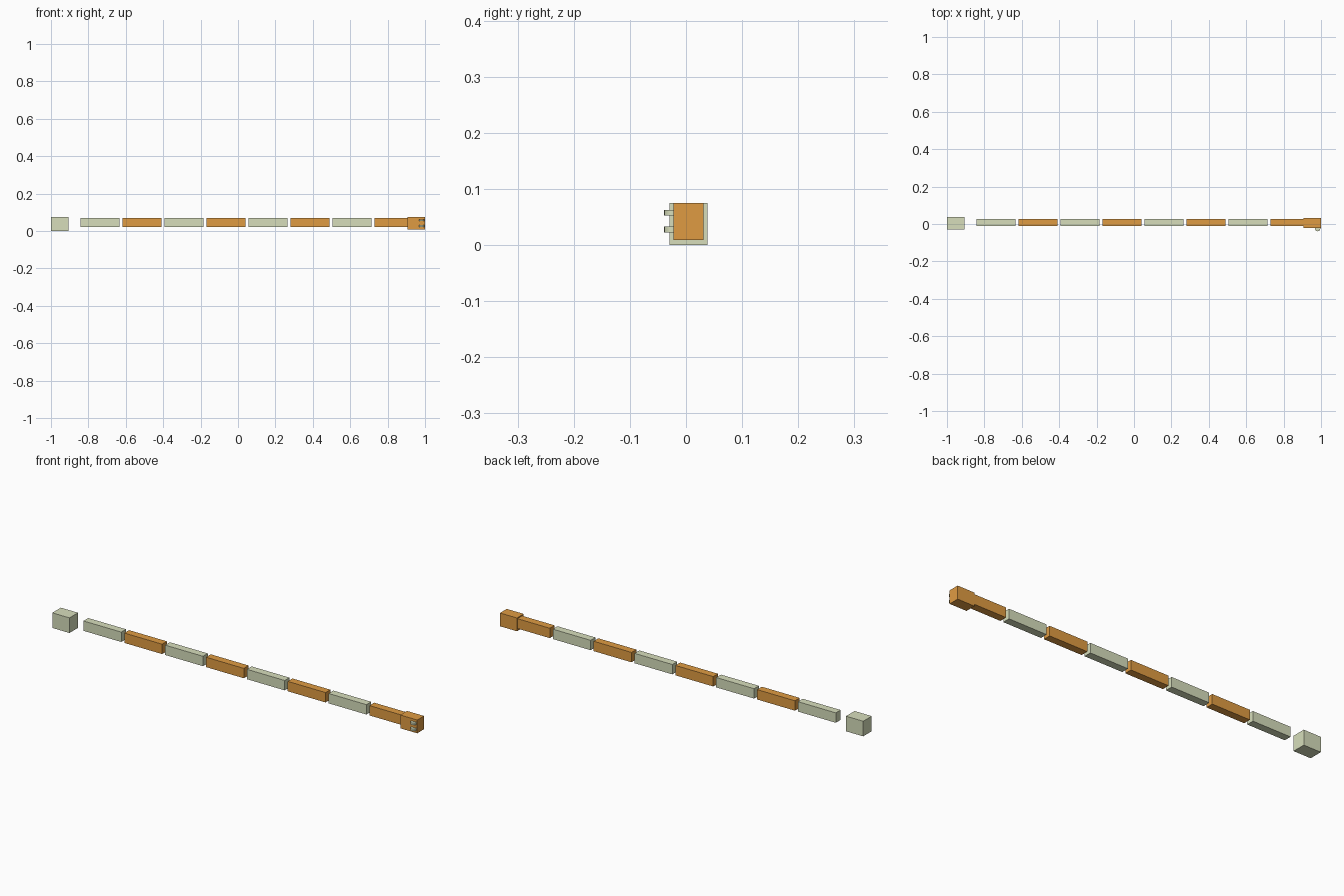
import bpy

if "Cube" in bpy.data.objects:
    bpy.data.objects.remove(bpy.data.objects["Cube"])


def material(name, colour):
    m = bpy.data.materials.new(name)
    m.diffuse_color = colour
    m.use_nodes = True
    m.node_tree.nodes["Principled BSDF"].inputs["Base Color"].default_value = m.diffuse_color
    return m


orange = material("orange", (0.74, 0.33, 0.055, 1))
pale = material("pale", (0.68, 0.73, 0.50, 1))


def box(name, lo, hi, mat):
    bpy.ops.mesh.primitive_cube_add(size=1, location=[(a + b) / 2 for a, b in zip(lo, hi)])
    o = bpy.context.object
    o.name = name
    o.scale = [b - a for a, b in zip(lo, hi)]
    bpy.ops.object.transform_apply(location=False, rotation=False, scale=True)
    o.data.materials.append(mat)
    return o


# Pale end block, set apart from the row
box("end_block", (-1.0, -0.029, 0.0), (-0.906, 0.038, 0.075), pale)

# Row of eight alternating bars
for i in range(8):
    x = -0.842 + i * 0.2245
    box(f"bar_{i + 1}", (x, -0.0105, 0.021), (x + 0.208, 0.027, 0.070),
        orange if i % 2 else pale)

# Orange head joined to the last bar
box("head_block", (0.907, -0.022, 0.009), (1.0, 0.031, 0.075), orange)

# Two small upright round pegs half sunk into the front of the head
for i, z in enumerate((0.0275, 0.0575)):
    bpy.ops.mesh.primitive_cylinder_add(vertices=16, radius=0.0145, depth=0.0105,
                                        location=(0.982, -0.0245, z))
    peg = bpy.context.object
    peg.name = f"head_peg_{i + 1}"
    peg.data.materials.append(pale)
    bpy.ops.object.shade_smooth_by_angle()
